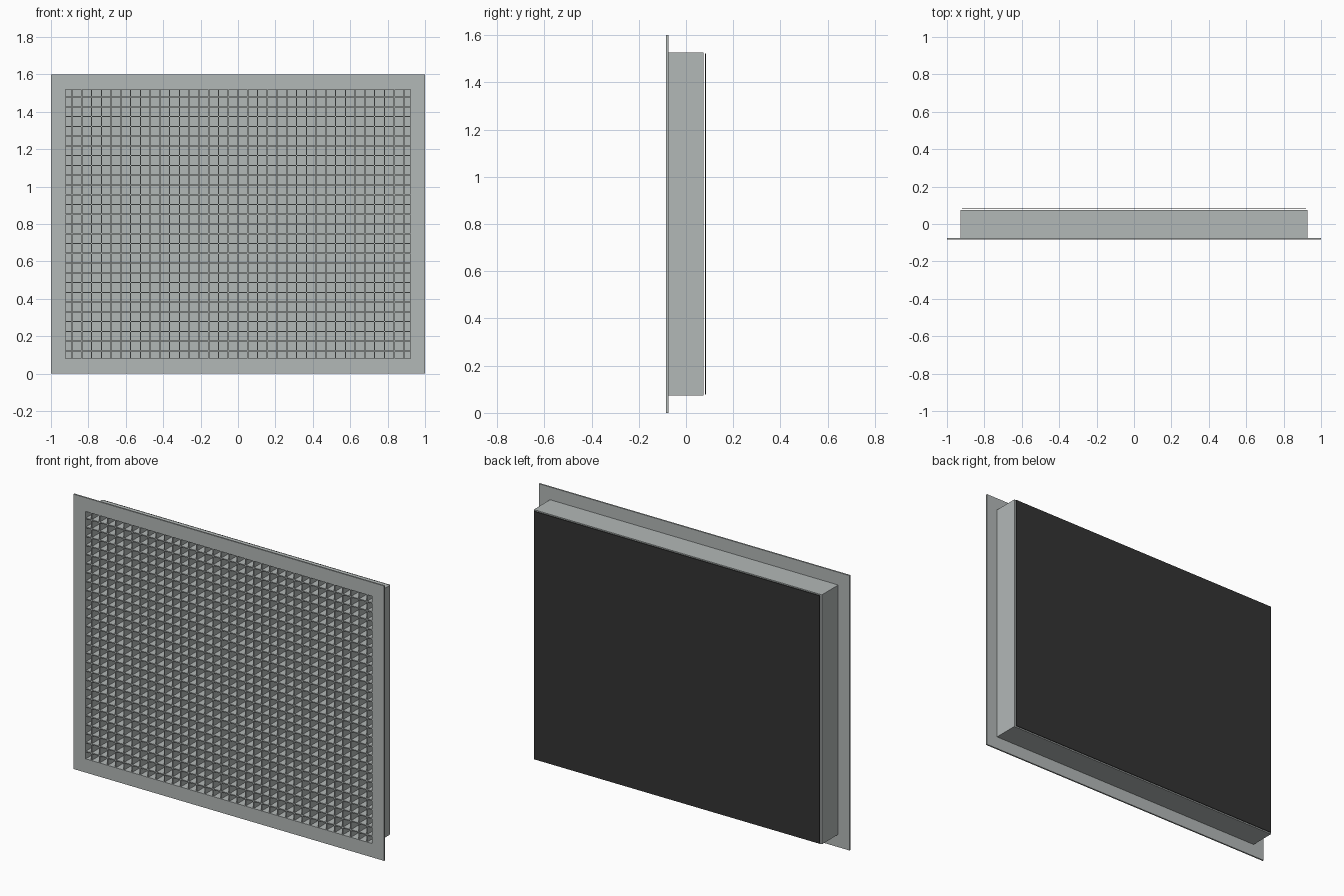
import bpy
import bmesh
from mathutils import Vector

if "Cube" in bpy.data.objects:
    bpy.data.objects.remove(bpy.data.objects["Cube"], do_unlink=True)


def material(name, colour):
    mat = bpy.data.materials.new(name)
    mat.use_nodes = True
    mat.diffuse_color = (*colour, 1)
    mat.node_tree.nodes["Principled BSDF"].inputs["Base Color"].default_value = (*colour, 1)
    return mat


GREY = material("painted grey metal", (0.45, 0.48, 0.475))
BLACK = material("matte black", (0.033, 0.033, 0.033))

MID_Z = 0.8
OPEN_X, OPEN_Z = 0.922, 0.72      # half size of the opening
FRONT, FLANGE_BACK, BODY_BACK = -0.084, -0.075, 0.075
PITCH, BLADE = 0.0522, 0.006


def add_box(bm, x, y, z):
    """Add a box given its (low, high) range on each axis."""
    low, high = (Vector(v) for v in zip(x, y, z))
    cube = bmesh.ops.create_cube(bm, size=1)["verts"]
    bmesh.ops.scale(bm, vec=high - low, verts=cube)
    bmesh.ops.translate(bm, vec=(low + high) / 2, verts=cube)


def finish(name, bm, mat):
    mesh = bpy.data.meshes.new(name)
    bm.to_mesh(mesh)
    bm.free()
    mesh.materials.append(mat)
    obj = bpy.data.objects.new(name, mesh)
    bpy.context.collection.objects.link(obj)


def panel(name, half_x, half_z, y, mat):
    bm = bmesh.new()
    add_box(bm, (-half_x, half_x), y, (MID_Z - half_z, MID_Z + half_z))
    finish(name, bm, mat)


def ring(name, half_x, half_z, y, mat):
    """Rectangular tube around the opening, with one continuous surface."""
    bm = bmesh.new()
    loops = []
    for hx, hz, py in ((half_x, half_z, y[0]), (half_x, half_z, y[1]),
                       (OPEN_X, OPEN_Z, y[1]), (OPEN_X, OPEN_Z, y[0])):
        loops.append([bm.verts.new((sx * hx, py, MID_Z + sz * hz))
                      for sx, sz in ((-1, -1), (1, -1), (1, 1), (-1, 1))])
    for i in range(4):
        a, b = loops[i], loops[(i + 1) % 4]
        for j in range(4):
            k = (j + 1) % 4
            bm.faces.new((a[j], a[k], b[k], b[j]))
    bmesh.ops.recalc_face_normals(bm, faces=bm.faces)
    finish(name, bm, mat)


def blades(name, count, vertical):
    bm = bmesh.new()
    for i in range(count):
        c = (i - (count - 1) / 2) * PITCH
        depth = (FRONT + 0.002, BODY_BACK - 0.004)
        if vertical:
            add_box(bm, (c - BLADE / 2, c + BLADE / 2), depth,
                    (MID_Z - OPEN_Z, MID_Z + OPEN_Z))
        else:
            add_box(bm, (-OPEN_X, OPEN_X), depth,
                    (MID_Z + c - BLADE / 2, MID_Z + c + BLADE / 2))
    finish(name, bm, GREY)


# Front flange and the duct collar behind it
ring("front_flange", 1.0, 0.8, (FRONT, FLANGE_BACK), GREY)
ring("duct_collar", 0.928, 0.726, (FLANGE_BACK, BODY_BACK), GREY)

# Egg-crate core
blades("vertical_blades", 35, True)
blades("horizontal_blades", 27, False)

# Closed rear of the collar and the dark plate just behind it
panel("collar_back", OPEN_X, OPEN_Z, (BODY_BACK - 0.004, BODY_BACK), GREY)
panel("rear_plate", 0.92, 0.722, (0.080, 0.084), BLACK)
